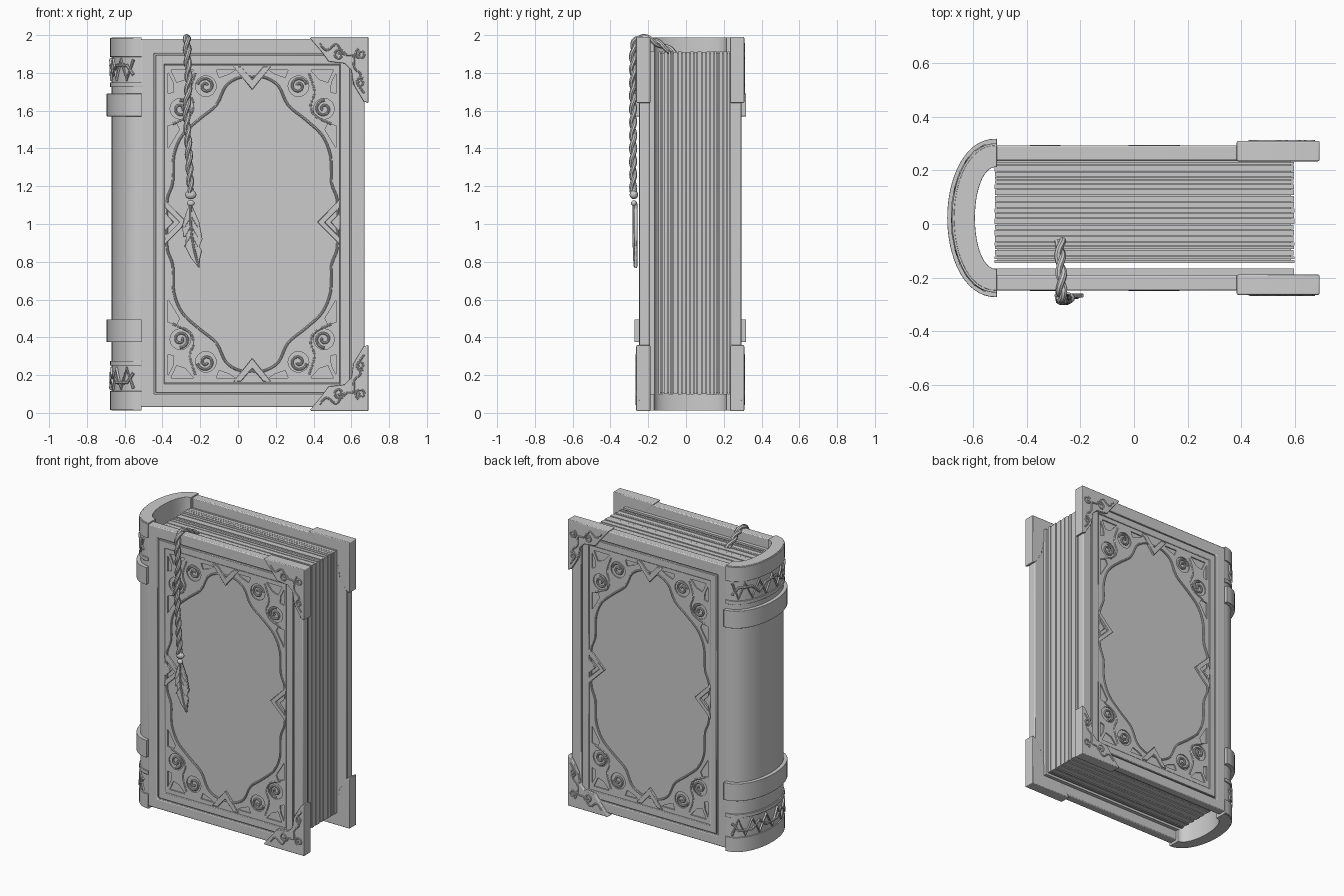
import bpy, bmesh, math, random
from mathutils import Vector, Matrix

if "Cube" in bpy.data.objects:
    bpy.data.objects.remove(bpy.data.objects["Cube"])
random.seed(4)
CY = 0.0225            # mid-plane between the two covers
CX, CZ = 0.075, 1.0    # centre of the cover ornament


def mesh_from_curve(name, cu, mat, bevel=0, segs=2):
    tmp = bpy.data.objects.new("tmp", cu)
    bpy.context.collection.objects.link(tmp)
    bpy.context.view_layer.update()
    me = bpy.data.meshes.new_from_object(tmp)
    bpy.data.objects.remove(tmp)
    bm = bmesh.new()
    bm.from_mesh(me)
    bmesh.ops.transform(bm, matrix=mat, verts=bm.verts)
    bmesh.ops.remove_doubles(bm, verts=bm.verts, dist=1e-5)
    bmesh.ops.recalc_face_normals(bm, faces=bm.faces)
    bm.to_mesh(me)
    bm.free()
    ob = bpy.data.objects.new(name, me)
    bpy.context.collection.objects.link(ob)
    if bevel:
        m = ob.modifiers.new("Bevel", 'BEVEL')
        m.width, m.segments, m.limit_method = bevel, segs, 'ANGLE'
        m.angle_limit = math.radians(40)
    return ob


def add_splines(cu, loops, cyclic):
    for pts in loops:
        s = cu.splines.new('POLY')
        s.points.add(len(pts) - 1)
        for p, q in zip(s.points, pts):
            p.co = (*q, 1) if len(q) == 3 else (*q, 0, 1)
        s.use_cyclic_u = cyclic


def plate(name, loops, lo, hi, bevel=0, segs=2, axis='Y'):
    """Filled outline (inner loops are holes) extruded from lo to hi."""
    cu = bpy.data.curves.new(name, 'CURVE')
    cu.dimensions, cu.fill_mode, cu.extrude = '2D', 'BOTH', abs(hi - lo) / 2
    add_splines(cu, loops, True)
    mid = (lo + hi) / 2
    mat = Matrix.Translation((0, 0, mid))
    if axis == 'Y':
        mat = Matrix.Translation((0, mid, 0)) @ Matrix.Rotation(math.pi / 2, 4, 'X')
    return mesh_from_curve(name, cu, mat, bevel, segs)


def tubes(name, paths, r, cyclic=False):
    cu = bpy.data.curves.new(name, 'CURVE')
    cu.dimensions, cu.bevel_depth, cu.bevel_resolution = '3D', r, 2
    cu.use_fill_caps = True
    add_splines(cu, paths, cyclic)
    return mesh_from_curve(name, cu, Matrix())


def smooth(pts, n=6):
    """Catmull-Rom resampling of an open path."""
    P = [Vector(p) for p in pts]
    P = [2 * P[0] - P[1]] + P + [2 * P[-1] - P[-2]]
    out = []
    for a, b, c, d in zip(P, P[1:], P[2:], P[3:]):
        for i in range(n):
            t = i / n
            out.append(0.5 * (2 * b + (c - a) * t + (2 * a - 5 * b + 4 * c - d) * t * t
                              + (3 * b - a - 3 * c + d) * t ** 3))
    return [tuple(v) for v in out + [P[-2]]]


def rect(x0, x1, z0, z1):
    return [(x0, z0), (x1, z0), (x1, z1), (x0, z1)]


def circle(x, z, r, n=16):
    return [(x + r * math.cos(i * math.tau / n), z + r * math.sin(i * math.tau / n)) for i in range(n)]


def spiral(x, z, r, a0, turns=1.4, n=22):
    return [(x + r * (1 - .8 * i / n) * math.cos(a0 + turns * math.tau * i / n),
             z + r * (1 - .8 * i / n) * math.sin(a0 + turns * math.tau * i / n)) for i in range(n + 1)]


QUADS = [(1, 1), (-1, 1), (-1, -1), (1, -1)]


def quad(pts):
    """Copy a path into the four quarters of the cover panel."""
    return [[(CX + sx * x, CZ + sz * z) for x, z in pts] for sx, sz in QUADS]


# Ornament outlines, one quarter each
q = smooth([(0, .78), (.07, .775), (.14, .73), (.19, .63), (.28, .555), (.37, .47),
            (.415, .36), (.42, .22), (.45, .13), (.452, 0)], 4)
medal = []
for i, pts in enumerate(quad(q)):
    medal += (pts if i % 2 else pts[::-1])[:-1]
cells = [[(.31, .815), (.43, .815), (.40, .75), (.355, .765)],
         [(.445, .80), (.445, .69), (.415, .70), (.42, .75)],
         [(.445, .52), (.445, .40), (.385, .50), (.40, .53)],
         [(.09, .815), (.19, .815), (.175, .775), (.12, .795)],
         circle(.38, .61, .055), circle(.245, .73, .055)]
holes = [h for c in cells for h in quad(c)]
scrolls = quad(spiral(.38, .61, .045, 1.5)) + quad(spiral(.245, .73, .045, 0.2))
scrolls += quad(smooth([(.30, .80), (.33, .70), (.31, .63), (.335, .57), (.42, .53)]))
chev_top = [(-.1, .835), (0, .71), (.1, .835), (.06, .835), (0, .765), (-.06, .835)]
chev_side = [(.465, .13), (.345, .01), (.465, -.11), (.465, -.07), (.385, .01), (.465, .09)]
chev_dot = [(.465, .06), (.415, .01), (.465, -.04)]
chevrons = []
for s in (1, -1):
    chevrons += [[(CX + x, CZ + s * z) for x, z in chev_top]]
    chevrons += [[(CX + s * x, CZ + z) for x, z in c] for c in (chev_side, chev_dot)]
corner = [(.38, 1.985), (.39, 1.99), (.69, 1.99), (.69, 1.64), (.665, 1.65), (.61, 1.74), (.60, 1.815),
          (.565, 1.85), (.48, 1.86), (.44, 1.915)]
corner_lines = [smooth([(.43, 1.955), (.47, 1.92), (.52, 1.95), (.56, 1.90), (.61, 1.89),
                        (.615, 1.83), (.65, 1.79), (.63, 1.75), (.67, 1.69)]),
                spiral(.535, 1.895, .032, 0), spiral(.65, 1.90, .03, 2), spiral(.65, 1.75, .025, 1)]

# Covers, each with frames, ornament and corner guards
for side, s in (("front", -1), ("back", 1)):
    def Y(d):
        return CY + s * d

    def lift(paths, d):
        return [[(x, Y(d), z) for x, z in p] for p in paths]

    plate(side + "_cover", [rect(-.515, .668, .032, 1.978)], Y(.2125), Y(.256), .004)
    plate(side + "_outer_frame", [rect(-.515, .67, .03, 1.98), rect(-.445, .60, .098, 1.902)],
          Y(.214), Y(.27), .006)
    plate(side + "_inner_frame", [rect(-.437, .592, .106, 1.894), rect(-.39, .54, .155, 1.845)],
          Y(.25), Y(.268), .003, 1)
    plate(side + "_ornament", [rect(-.388, .538, .157, 1.843), medal] + holes, Y(.25), Y(.264))
    plate(side + "_chevrons", chevrons, Y(.25), Y(.271), .003, 1)
    tubes(side + "_medallion_rim", lift([medal], .263), .007, True)
    tubes(side + "_scrolls", lift(scrolls, .261), .007)
    for end in ("top", "bottom"):
        def flip(p):
            return [(x, z if end == "top" else 2 - z) for x, z in p]
        plate(f"{side}_{end}_corner_guard", [flip(corner)], Y(.211), Y(.286), .01, 3)
        tubes(f"{side}_{end}_corner_scroll", lift([flip(p) for p in corner_lines], .285), .006)


# Spine: C-shaped shell with raised bands and zigzag panels
def arc(a, b, n=28):
    return [(-.51 - a * math.sin(math.pi * i / n) ** .9, CY - b * math.cos(math.pi * i / n)) for i in range(n + 1)]


def spine_part(name, z0, z1, outer, inner, bevel):
    plate(name, [arc(*outer) + arc(*inner)[::-1]], z0, z1, bevel, 3, 'Z')


def on_spine(t, z, off=.003):
    k = .5 + t / 2
    return (-.51 - (.16 + off) * math.sin(math.pi * k) ** .9, CY - (.27 + off) * math.cos(math.pi * k), z)


spine_part("spine", .012, 1.988, (.16, .27), (.082, .19), .018)
for end in ("top", "bottom"):
    def fz(z):
        return z if end == "top" else 2 - z + .07 * (z < 1.72)

    def ring(name, a, b, off, bevel):
        spine_part(f"{end}_spine_{name}", min(a, b), max(a, b), (.16 + off, .27 + off), (.14, .24), bevel)
    z0 = 1.57 if end == "top" else .375
    ring("band", z0, z0 + .12, .025, .02)
    ring("cap_rim", fz(1.885), fz(1.985), .008, .008)
    ring("panel_rim", fz(1.725), fz(1.75), .008, .006)
    n = 12
    zig = [on_spine(-.85 + 1.7 * i / n, fz(1.765 if i % 2 else 1.87)) for i in range(n + 1)]
    zag = [on_spine(-.85 + 1.7 * i / n, fz(1.84 if i % 4 else 1.79)) for i in range(n + 1)]
    tubes(end + "_spine_zigzag", [zig, zag], .009)

# Pages: loose sheets of uneven size
bm = bmesh.new()


def sheet(y0, y1, dx, dz):
    x0, x1, a, b = -.52 + dx, .597 - dx, .095 + dz, 1.915 - dz
    m = Matrix.Translation(((x0 + x1) / 2, (y0 + y1) / 2, (a + b) / 2)) @ Matrix.Diagonal((x1 - x0, y1 - y0, b - a, 1))
    bmesh.ops.create_cube(bm, size=1, matrix=m)


y = -.145
while y < .232:
    t = min(random.uniform(.008, .022), .235 - y)
    sheet(y, y + t, random.uniform(0, .004), random.uniform(0, .006))
    sheet(y + t, y + t + .003, .012, .012)
    y += t + .003
sheet(-.192, -.166, .001, .002)
me = bpy.data.meshes.new("pages")
bm.to_mesh(me)
bm.free()
bpy.context.collection.objects.link(bpy.data.objects.new("pages", me))

# Bookmark: two-strand cord, knot and feather
path = [Vector(p) for p in smooth([(-.275, -.06, 1.905), (-.275, -.11, 1.935), (-.27, -.2, 1.98), (-.27, -.262, 1.975),
        (-.268, -.279, 1.9), (-.262, -.28, 1.75), (-.272, -.28, 1.6), (-.262, -.28, 1.4), (-.25, -.28, 1.16)], 14)]
strands = [[], []]
length = 0
for i, p in enumerate(path):
    d = path[min(i + 1, len(path) - 1)] - path[max(i - 1, 0)]
    length += (p - path[i - 1]).length if i else 0
    u = Vector((1, 0, 0))
    v = d.normalized().cross(u)
    for k in (0, 1):
        a = length * 45 + k * math.pi
        strands[k].append(tuple(p + .009 * (u * math.cos(a) + v * math.sin(a))))
tubes("bookmark_cord", strands, .013)
for z, r in ((1.155, .03), (1.11, .02)):
    bpy.ops.mesh.primitive_uv_sphere_add(segments=16, ring_count=8, radius=r, location=(-.25, -.276, z))
    bpy.context.object.name = "bookmark_knot"
    bpy.context.object.scale = (1, .75, .8)
feather = [(-.25, 1.12), (-.275, 1.06), (-.295, .99), (-.29, .93), (-.275, .935), (-.28, .88), (-.25, .82),
           (-.205, .765), (-.20, .82), (-.19, .86), (-.205, .88), (-.188, .92), (-.205, 1.01), (-.235, 1.08)]
plate("feather", [feather], -.258, -.274, .004)
rib = [(-.25, -.276, 1.12), (-.25, -.277, 1.0), (-.235, -.276, .88), (-.208, -.272, .775)]
barbs = [[(-.248, -.274, z), (-.248 + sx * .036, -.272, z - .06)] for z in (1.04, .99, .94) for sx in (1, -1)]
tubes("feather_rib", [smooth(rib)], .006)
tubes("feather_barbs", barbs, .003)

# Smooth shading with sharp edges kept
bpy.ops.object.select_all(action='SELECT')
bpy.context.view_layer.objects.active = bpy.data.objects["spine"]
bpy.ops.object.shade_smooth_by_angle(angle=math.radians(35))
